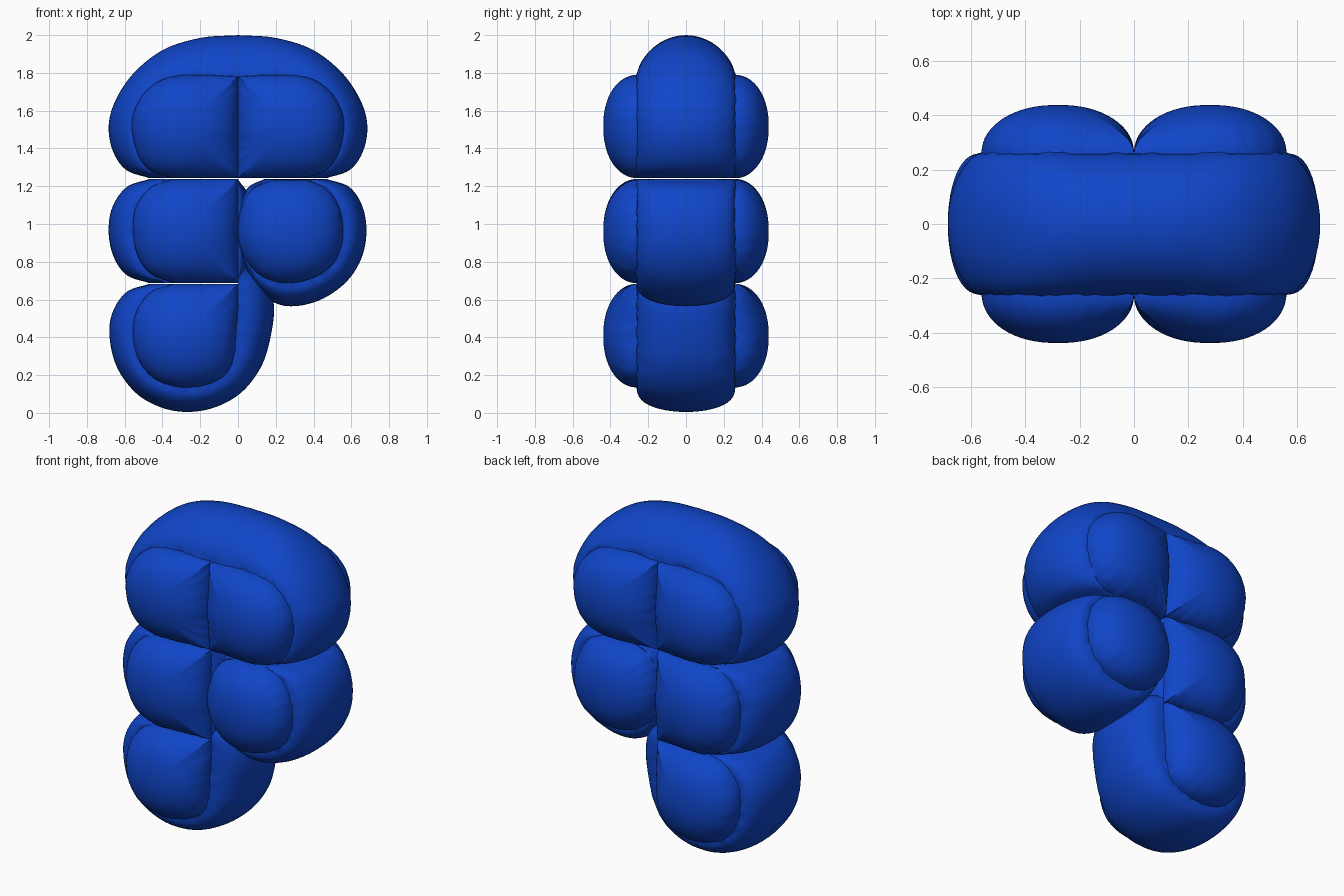
import bpy, math
from mathutils import Vector, noise

if "Cube" in bpy.data.objects:
    bpy.data.objects.remove(bpy.data.objects["Cube"])

SEAM = 0.26     # half thickness at the seam
PUFF = 0.178    # how far each pillow swells past the seam

blue = bpy.data.materials.new("blue")
blue.diffuse_color = (0.005, 0.06, 0.58, 1)
blue.use_nodes = True
blue.node_tree.nodes["Principled BSDF"].inputs["Base Color"].default_value = blue.diffuse_color


def spline(pts):
    """Catmull-Rom through (outer x, outer z, seam x, seam z) points, end point left out."""
    p = [Vector(q) for q in pts]
    p = [2 * p[0] - p[1]] + p + [2 * p[-1] - p[-2]]
    out = []
    for a, b, c, d in zip(p, p[1:], p[2:], p[3:]):
        n = max(4, int((c - b).length / 0.022))
        for i in range(n):
            t = i / n
            out.append(0.5 * (2 * b + (c - a) * t + (2 * a - 5 * b + 4 * c - d) * t * t
                              + (3 * b - a - 3 * c + d) * t ** 3))
    return out


def balloon(name, arcs, power, mirror=False):
    """Inflated cell: front pillow, bulging side band, back pillow."""
    loop = [v for arc in arcs for v in spline(arc)]
    n = len(loop)
    xs, zs = [v[2] for v in loop], [v[3] for v in loop]
    cx, cz = (min(xs) + max(xs)) / 2, (min(zs) + max(zs)) / 2
    rx, rz = (max(xs) - min(xs)) / 2, (max(zs) - min(zs)) / 2

    def pucker(x, z, k):
        return 0.010 * noise.noise(Vector((x * 22, z * 22, k)))

    def pillow_ring(s, sign):
        ring = []
        for v in loop:
            ang = math.atan2((v[3] - cz) / rz, (v[2] - cx) / rx)
            ex, ez = cx + rx * math.cos(ang), cz + rz * math.sin(ang)
            w = s ** 4
            x = cx + s * (ex + (v[2] - ex) * w - cx)
            z = cz + s * (ez + (v[3] - ez) * w - cz)
            y = SEAM + PUFF * (1 - s ** 2.2) ** 0.5
            y += pucker(v[2], v[3], sign) * s ** 8
            ring.append((x, sign * y, z))
        return ring

    def band_ring(phi):
        u = math.cos(phi)
        f = max(0, 1 - u * u) ** power
        ring = []
        for v in loop:
            y = SEAM * u
            if abs(u) > 0.999:
                y += math.copysign(1, u) * pucker(v[2], v[3], math.copysign(1, u))
            k = f + 2.5 * pucker(v[2], v[3], 5) * abs(u) ** 3
            k = max(0, k)
            ring.append((v[2] + (v[0] - v[2]) * k, y, v[3] + (v[1] - v[3]) * k))
        return ring

    steps = [math.sin(math.pi / 2 * i / 16) for i in range(1, 16)]
    rings = [pillow_ring(s, -1) for s in steps]
    rings += [band_ring(math.pi * (1 - i / 22)) for i in range(23)]
    rings += [pillow_ring(s, 1) for s in reversed(steps)]
    verts = [p for r in rings for p in r]
    faces = [(r * n + i, r * n + (i + 1) % n, (r + 1) * n + (i + 1) % n, (r + 1) * n + i)
             for r in range(len(rings) - 1) for i in range(n)]
    # poles
    first, last = len(verts), len(verts) + 1
    verts += [(cx, -SEAM - PUFF, cz), (cx, SEAM + PUFF, cz)]
    top = (len(rings) - 1) * n
    faces += [(first, (i + 1) % n, i) for i in range(n)]
    faces += [(last, top + i, top + (i + 1) % n) for i in range(n)]

    mesh = bpy.data.meshes.new(name)
    mesh.from_pydata(verts, [], faces)
    mesh.materials.append(blue)
    ob = bpy.data.objects.new(name, mesh)
    bpy.context.collection.objects.link(ob)
    bpy.ops.object.select_all(action='DESELECT')
    ob.select_set(True)
    bpy.context.view_layer.objects.active = ob
    bpy.ops.object.mode_set(mode='EDIT')
    bpy.ops.mesh.select_all(action='SELECT')
    bpy.ops.mesh.normals_make_consistent(inside=False)
    bpy.ops.object.mode_set(mode='OBJECT')
    bpy.ops.object.shade_smooth_by_angle(angle=math.radians(45))
    if mirror:
        mod = ob.modifiers.new("mirror", 'MIRROR')
        mod.use_mirror_merge = False
    return ob


# top lobe: two pillows under one continuous band
balloon("top_lobe", [
    [(0, 2.0, 0, 1.78), (-.20, 1.985, -.20, 1.79), (-.40, 1.92, -.37, 1.775),
     (-.56, 1.79, -.48, 1.71), (-.655, 1.64, -.545, 1.61), (-.685, 1.51, -.56, 1.50),
     (-.66, 1.38, -.53, 1.37), (-.59, 1.285, -.46, 1.28), (-.47, 1.243, -.34, 1.243)],
    [(-.47, 1.243, -.34, 1.243), (0, 1.243, 0, 1.243)],
    [(0, 1.243, 0, 1.243), (0, 2.0, 0, 1.78)],
], 0.6, mirror=True)

# middle left lobe
balloon("middle_left_lobe", [
    [(0, 1.238, 0, 1.238), (-.47, 1.238, -.34, 1.238)],
    [(-.47, 1.238, -.34, 1.238), (-.59, 1.195, -.46, 1.195), (-.665, 1.09, -.54, 1.09),
     (-.685, .96, -.555, .96), (-.66, .83, -.53, .83), (-.59, .73, -.46, .735),
     (-.47, .687, -.34, .687)],
    [(-.47, .687, -.34, .687), (0, .687, 0, .687)],
    [(0, .687, 0, .687), (.05, .80, 0, .80), (.06, 1.12, 0, 1.12), (0, 1.238, 0, 1.238)],
], 0.4)

# round middle right lobe
balloon("middle_right_lobe", [
    [(.14, 1.238, .18, 1.232), (.05, 1.19, .07, 1.18), (.008, 1.08, .015, 1.08),
     (0, .95, 0, .95), (.02, .82, .025, .84), (.09, .67, .09, .75), (.19, .585, .18, .70),
     (.30, .565, .28, .688), (.44, .60, .40, .715), (.57, .69, .49, .775),
     (.65, .81, .54, .86), (.68, .95, .557, .96), (.66, 1.09, .535, 1.09),
     (.59, 1.195, .47, 1.185), (.47, 1.238, .37, 1.232)],
    [(.47, 1.238, .37, 1.232), (.14, 1.238, .18, 1.232)],
], 0.38)

# bottom lobe, its band rising behind the round lobe
balloon("bottom_lobe", [
    [(0, .683, 0, .683), (-.47, .683, -.34, .683)],
    [(-.47, .683, -.34, .683), (-.59, .64, -.46, .64), (-.665, .53, -.54, .53),
     (-.68, .40, -.555, .40), (-.64, .24, -.52, .27), (-.54, .105, -.44, .18),
     (-.41, .03, -.35, .145), (-.27, .005, -.26, .135), (-.12, .03, -.15, .155),
     (.02, .11, -.06, .21), (.12, .24, -.02, .31), (.17, .39, -.01, .43),
     (.19, .57, 0, .56), (.14, .72, 0, .64), (0, .80, 0, .683)],
    [(0, .80, 0, .683), (0, .683, 0, .683)],
], 0.38)
